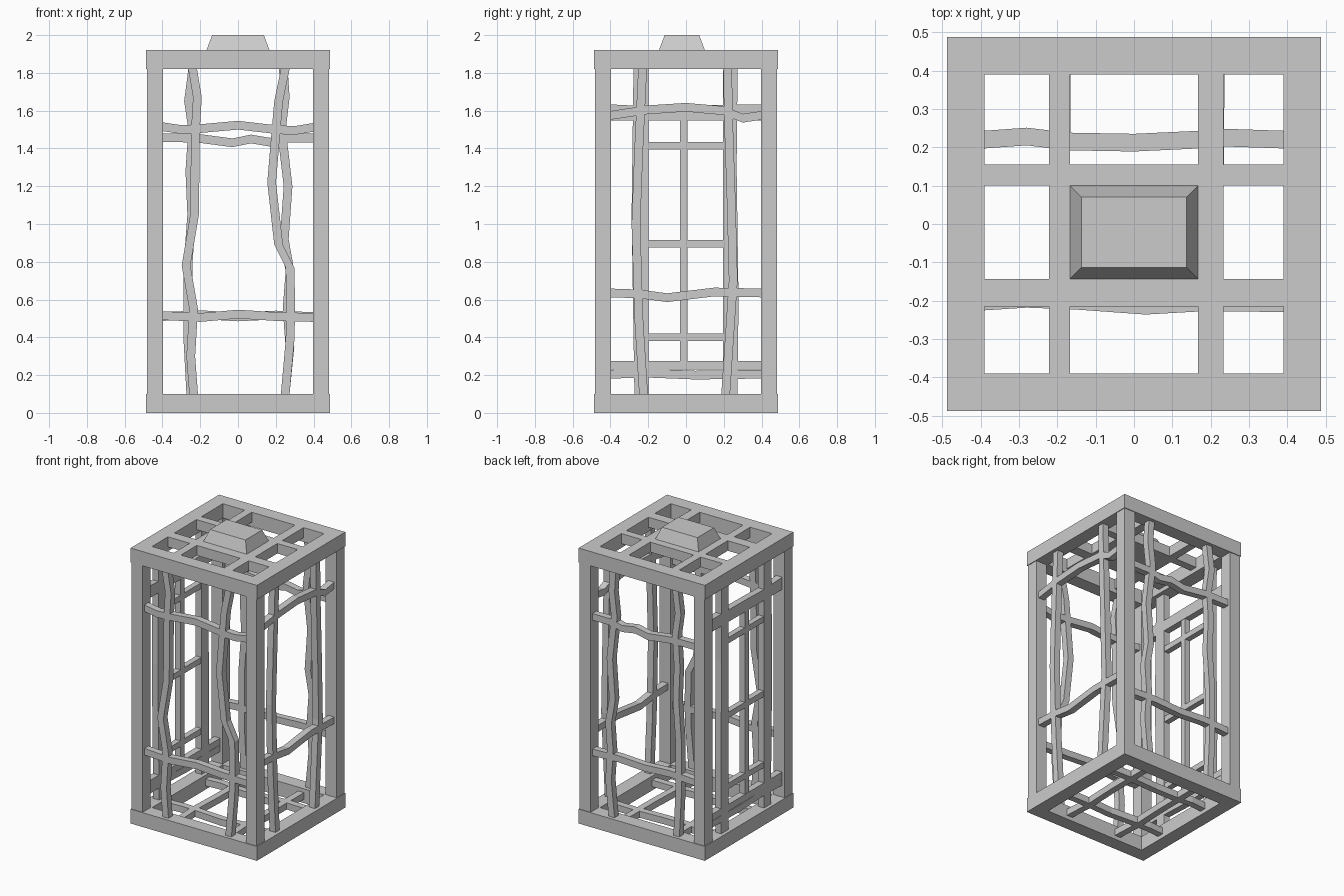
import bpy, bmesh
from mathutils import Vector

if "Cube" in bpy.data.objects:
    bpy.data.objects.remove(bpy.data.objects["Cube"])


def build(name, rings, caps=True):
    """Skin a list of 4-corner rings into a closed flat-shaded mesh."""
    bm = bmesh.new()
    vs = [[bm.verts.new(p) for p in r] for r in rings]
    for a, b in zip(vs, vs[1:]):
        for i in range(4):
            j = (i + 1) % 4
            bm.faces.new((a[i], a[j], b[j], b[i]))
    if caps:
        bm.faces.new(vs[0])
        bm.faces.new(vs[-1])
    else:
        for i in range(4):
            j = (i + 1) % 4
            bm.faces.new((vs[-1][i], vs[-1][j], vs[0][j], vs[0][i]))
    bmesh.ops.recalc_face_normals(bm, faces=bm.faces)
    me = bpy.data.meshes.new(name)
    bm.to_mesh(me)
    bm.free()
    ob = bpy.data.objects.new(name, me)
    bpy.context.collection.objects.link(ob)
    return ob


def rect(x0, x1, y0, y1, z):
    return [(x0, y0, z), (x1, y0, z), (x1, y1, z), (x0, y1, z)]


def box(name, x0, x1, y0, y1, z0, z1):
    return build(name, [rect(x0, x1, y0, y1, z0), rect(x0, x1, y0, y1, z1)])


def bar(name, main, side, flat, depth, pts, size=0.046):
    """Square bar running along axis main, wandering on axis side, at depth on axis flat."""
    h, rings = size / 2, []
    for t, w in pts:
        ring = []
        for a, b in ((-h, -h), (h, -h), (h, h), (-h, h)):
            p = Vector((0, 0, 0))
            p[main], p[side], p[flat] = t, w + a, depth + b
            ring.append(p)
        rings.append(ring)
    return build(name, rings)


X, Y, Z = 0, 1, 2
O, I = 0.487, 0.39

# Base and top frames
for name, z0, z1 in (("base_frame", 0, 0.1), ("top_frame", 1.82, 1.92)):
    out = [rect(-O, O, -O, O, z) for z in (z0, z1)]
    inn = [rect(-I, I, -I, I, z) for z in (z1, z0)]
    build(name, out + inn, caps=False)

# Corner posts
for sx in (-1, 1):
    for sy in (-1, 1):
        x, y = sorted((sx * 0.398, sx * 0.482)), sorted((sy * 0.398, sy * 0.482))
        box("corner_post", *x, *y, 0.1, 1.82)

# Roof lattice and cap
for a, b in ((-0.222, -0.167), (0.167, 0.233)):
    box("roof_bar", a, b, -I, I, 1.85, 1.92)
for a, b in ((0.1, 0.155), (-0.215, -0.143)):
    box("roof_cross_bar", -I, I, a, b, 1.85, 1.92)
build("roof_cap", [rect(-0.167, 0.167, -0.143, 0.1, 1.85),
                   rect(-0.167, 0.167, -0.143, 0.1, 1.92),
                   rect(-0.137, 0.137, -0.113, 0.07, 2.0)])

# Front bars
D = 0.44
bar("front_upright", Z, X, Y, -D, [(0.1, -0.235), (0.3, -0.25), (0.55, -0.235), (0.78, -0.275),
    (1.05, -0.23), (1.5, -0.225), (1.67, -0.215), (1.82, -0.24)])
bar("front_upright", Z, X, Y, -D, [(0.1, 0.25), (0.38, 0.275), (0.55, 0.28), (0.77, 0.275),
    (0.89, 0.215), (1.22, 0.178), (1.48, 0.2), (1.65, 0.215), (1.82, 0.25)])
bar("front_rail", X, Z, Y, -D, [(-0.4, 1.515), (-0.3, 1.5), (-0.2, 1.505), (0, 1.523),
    (0.2, 1.5), (0.3, 1.495), (0.4, 1.512)])
bar("front_rail", X, Z, Y, -D, [(-0.4, 0.515), (-0.2, 0.505), (0, 0.523), (0.2, 0.51), (0.4, 0.505)])

# Back bars
bar("back_upright", Z, X, Y, D, [(0.1, -0.25), (0.38, -0.265), (0.78, -0.265), (1.05, -0.245),
    (1.28, -0.255), (1.5, -0.24), (1.65, -0.262), (1.82, -0.24)])
bar("back_upright", Z, X, Y, D, [(0.1, 0.25), (0.35, 0.275), (0.55, 0.26), (0.75, 0.275),
    (0.92, 0.245), (1.2, 0.265), (1.5, 0.23), (1.67, 0.25), (1.82, 0.24)])
bar("back_rail", X, Z, Y, D, [(-0.4, 1.457), (-0.22, 1.455), (-0.03, 1.43), (0.07, 1.45),
    (0.17, 1.433), (0.25, 1.455), (0.4, 1.455)])
bar("back_rail", X, Z, Y, D, [(-0.4, 0.51), (-0.2, 0.52), (0, 0.508), (0.2, 0.518), (0.4, 0.51)])

# Right side bars
bar("right_upright", Z, Y, X, D, [(0.1, -0.225), (0.5, -0.25), (1.0, -0.265), (1.4, -0.25), (1.82, -0.23)])
bar("right_upright", Z, Y, X, D, [(0.1, 0.21), (0.4, 0.23), (0.7, 0.25), (1.1, 0.24), (1.55, 0.225), (1.82, 0.22)])
bar("right_rail", Y, Z, X, D, [(-0.4, 1.575), (-0.2, 1.605), (0, 1.618), (0.2, 1.6), (0.3, 1.56), (0.4, 1.575)])
bar("right_rail", Y, Z, X, D, [(-0.4, 0.635), (-0.25, 0.63), (-0.1, 0.61), (0.15, 0.64), (0.4, 0.635)])

# Left side: wandering bars, plus a straight barred door
bar("left_upright", Z, Y, X, -D, [(0.1, -0.25), (1.05, -0.265), (1.82, -0.255)])
bar("left_upright", Z, Y, X, -D, [(0.1, 0.25), (0.6, 0.255), (1.3, 0.245), (1.82, 0.25)])
bar("left_rail", Y, Z, X, -D, [(-0.4, 1.61), (-0.2, 1.6), (0, 1.605), (0.4, 1.61)])
bar("left_rail", Y, Z, X, -D, [(-0.4, 0.205), (-0.2, 0.21), (0.05, 0.2), (0.4, 0.205)])
for y in (-0.222, 0.218):
    bar("door_upright", Z, Y, X, -D, [(0.1, y), (1.82, y)])
for z in (0.252, 1.57):
    bar("door_rail", Y, Z, X, -D, [(-0.4, z), (0.4, z)])
bar("door_center_bar", Z, Y, X, -D, [(0.25, -0.012), (1.57, -0.012)], 0.042)
for z in (0.4, 0.895, 1.415):
    bar("door_rung", Y, Z, X, -D, [(-0.21, z), (0.2, z)], 0.04)

# Floor bars
F = 0.05
bar("floor_bar", X, Y, Z, F, [(-I, 0.22), (-0.28, 0.228), (-0.17, 0.215), (0, 0.212),
    (0.17, 0.22), (0.24, 0.225), (I, 0.22)])
bar("floor_bar", X, Y, Z, F, [(-I, -0.202), (-0.28, -0.195), (-0.15, -0.2), (0.03, -0.213), (0.17, -0.205), (I, -0.206)])
bar("floor_cross_bar", Y, X, Z, F, [(-I, -0.19), (-0.2, -0.2), (0.05, -0.19), (I, -0.188)])
bar("floor_cross_bar", Y, X, Z, F, [(-I, 0.21), (-0.2, 0.2), (0.05, 0.21), (I, 0.213)])
